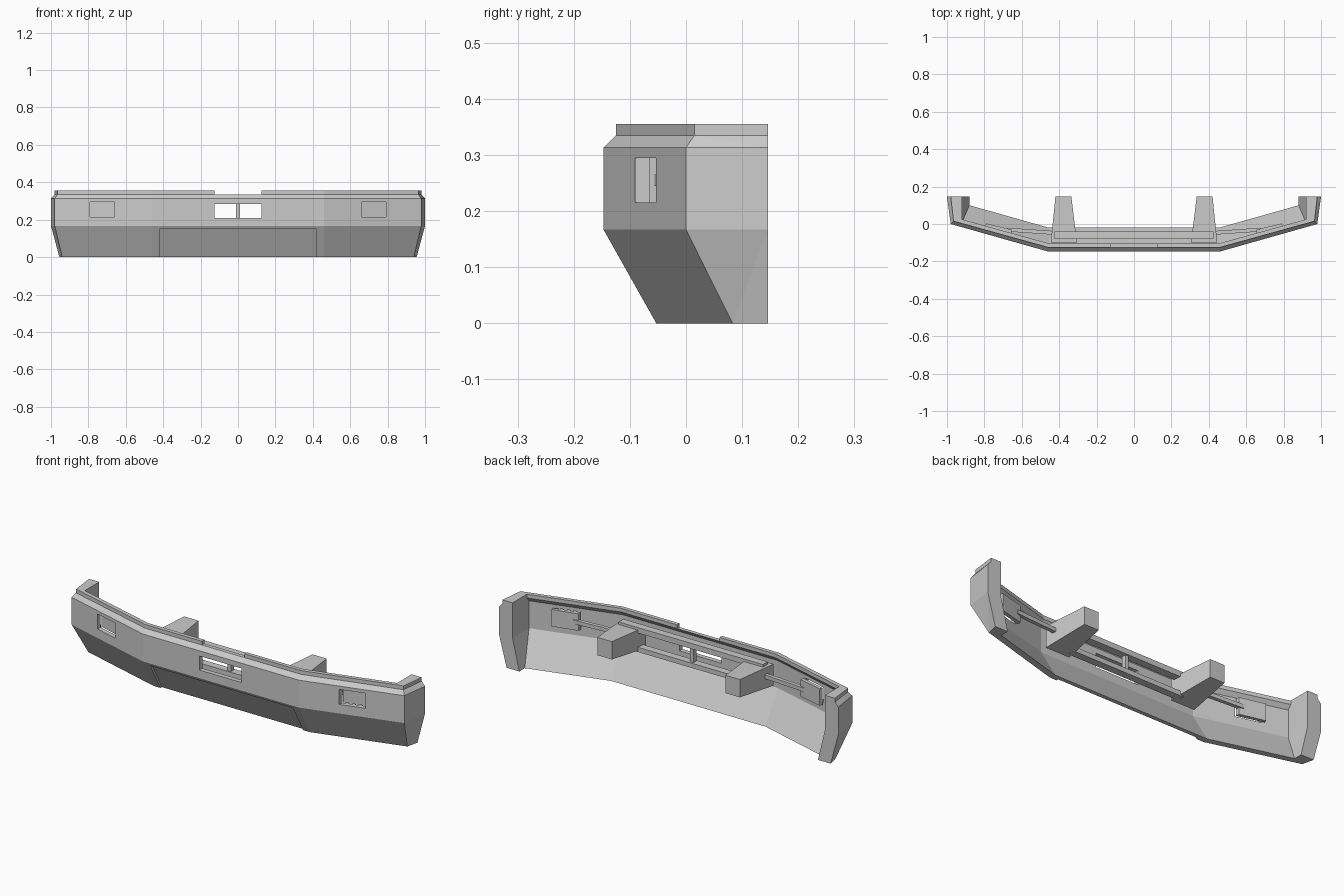
import bpy, bmesh, math

if "Cube" in bpy.data.objects:
    bpy.data.objects.remove(bpy.data.objects["Cube"])


def loft(name, rings):
    """Closed solid from a stack of equal-length rings."""
    bm = bmesh.new()
    vs = [[bm.verts.new(p) for p in r] for r in rings]
    n = len(rings[0])
    for a, b in zip(vs, vs[1:]):
        for i in range(n):
            j = (i + 1) % n
            bm.faces.new((a[i], a[j], b[j], b[i]))
    bm.faces.new(vs[0][::-1])
    bm.faces.new(vs[-1])
    bmesh.ops.triangulate(bm, faces=bm.faces[:])
    bmesh.ops.recalc_face_normals(bm, faces=bm.faces[:])
    me = bpy.data.meshes.new(name)
    bm.to_mesh(me)
    bm.free()
    ob = bpy.data.objects.new(name, me)
    bpy.context.collection.objects.link(ob)
    return ob


def box(name, x0, x1, y0, y1, z0, z1):
    return loft(name, [[(x0, y0, z), (x1, y0, z), (x1, y1, z), (x0, y1, z)] for z in (z0, z1)])


def cut(ob, cutter):
    cutter.hide_render = True
    m = ob.modifiers.new("cut", 'BOOLEAN')
    m.operation = 'DIFFERENCE'
    m.solver = 'EXACT'
    m.object = cutter
    bpy.context.view_layer.objects.active = ob
    bpy.ops.object.modifier_apply(modifier=m.name)
    bpy.data.objects.remove(cutter)


# Bumper shell: plan outline at each height
BEND, BACK = 0.46, 0.146
# z, centre y, corner x, corner y, end x, inner end x, inner corner y, inner centre y
levels = [
    (0.0, -0.053, 0.94, 0.083, 0.955, 0.88, 0.10, -0.02),
    (0.167, -0.147, 0.98, 0.0, 1.0, 0.92, 0.007, -0.122),
    (0.313, -0.147, 0.98, 0.0, 1.0, 0.92, 0.007, -0.122),
    (0.335, -0.125, 0.965, 0.015, 0.98, 0.92, 0.025, -0.104),
    (0.355, -0.125, 0.965, 0.015, 0.98, 0.92, 0.025, -0.104),
]
rings = []
for z, yc, xk, yk, xe, xi, yi, yn in levels:
    outer = [(BEND, yc), (xk, yk), (xe, BACK)]
    inner = [(xi, BACK), (xi, yi), (BEND - 0.005, yn)]
    half = outer + inner
    rings.append([(x, y, z) for x, y in half] + [(-x, y, z) for x, y in reversed(half)])
shell = loft("bumper_shell", rings)

# Openings: top notch, centre window, light windows, recessed lower panel
cut(shell, box("notch_cutter", -0.125, 0.125, -0.3, 0.0, 0.335, 0.5))
cut(shell, box("window_cutter", -0.125, 0.125, -0.3, 0.0, 0.21, 0.285))
for s in (-1, 1):
    a, b = sorted((s * 0.66, s * 0.79))
    cut(shell, box("light_cutter", a, b, -0.3, 0.05, 0.215, 0.295))
panel = [(-0.3, -0.02), (-0.03, -0.02), (-0.1254, 0.15), (-0.3, 0.15)]
cut(shell, loft("panel_cutter", [[(x, y, z) for y, z in panel] for x in (-0.42, 0.42)]))

for s, side in ((-1, "left"), (1, "right")):
    # Tapered mounting arm
    loft(side + "_mount_arm", [
        [(s * x0, y, z0), (s * x1, y, z0), (s * x1, y, z1), (s * x0, y, z1)]
        for y, x0, x1, z0, z1 in ((-0.10, 0.305, 0.445, 0.185, 0.30), (BACK, 0.335, 0.42, 0.21, 0.305))])
    # Light housing, parallel to the angled wall
    loft(side + "_light_housing", [
        [(s * 0.655, -0.052, z), (s * 0.795, -0.013, z), (s * 0.79, 0.003, z), (s * 0.655, -0.030, z)]
        for z in (0.21, 0.30)])
    # Rod joining housing to frame
    loft(side + "_light_rod", [
        [(s * x, y, 0.245), (s * x, y + 0.02, 0.245), (s * x, y + 0.02, 0.265), (s * x, y, 0.265)]
        for x, y in ((0.42, -0.058), (0.68, -0.04))])

# Frame between the arms
box("upper_crossbar", -0.425, 0.425, -0.08, -0.04, 0.286, 0.315)
box("lower_crossbar", -0.33, 0.33, -0.08, -0.04, 0.185, 0.21)
box("centre_post", -0.01, 0.01, -0.075, -0.05, 0.20, 0.295)
